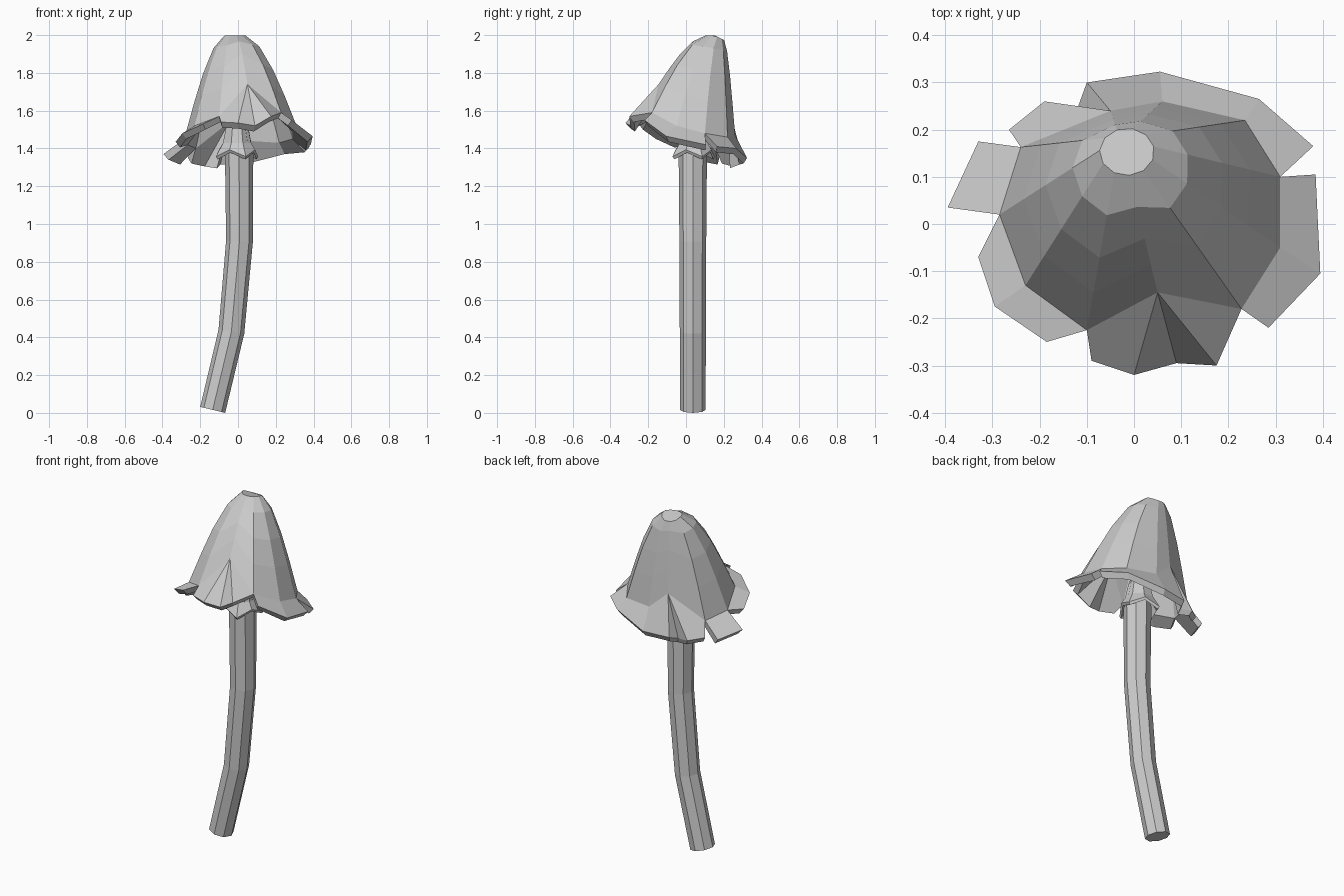
import bpy, bmesh, math
from mathutils import Vector

old = bpy.data.objects.get("Cube")
if old:
    bpy.data.objects.remove(old, do_unlink=True)

grey = bpy.data.materials.new("plain_grey")
grey.use_nodes = True
colour = (0.6, 0.6, 0.6, 1)
grey.diffuse_color = colour
grey.node_tree.nodes["Principled BSDF"].inputs["Base Color"].default_value = colour


def make(name, verts, faces, shrink=0, drop=0):
    """Build a mesh; with a drop, add an inner shell that is shrunk and lowered."""
    mesh = bpy.data.meshes.new(name)
    mesh.from_pydata(verts, [], faces)
    mesh.materials.append(grey)
    if drop:
        bm = bmesh.new()
        bm.from_mesh(mesh)
        shell = bmesh.ops.extrude_face_region(bm, geom=bm.faces[:], use_keep_orig=True)
        for v in shell["geom"]:
            if isinstance(v, bmesh.types.BMVert):
                v.co = v.co.lerp(Vector((0, .06, v.co.z)), shrink) - Vector((0, 0, drop))
        bmesh.ops.recalc_face_normals(bm, faces=bm.faces[:])
        bm.to_mesh(mesh)
        bm.free()
    obj = bpy.data.objects.new(name, mesh)
    bpy.context.collection.objects.link(obj)


def bridge(a, b, n):
    """Quads between two closed rings starting at a (upper) and b (lower)."""
    return [(a + i, b + i, b + (i + 1) % n, a + (i + 1) % n) for i in range(n)]


# Cap: rings blended from a small tilted crown to the uneven rim
rim = [Vector(p) for p in [
    (.31, -.05, 1.52), (.31, .10, 1.48), (.235, .22, 1.46), (.06, .26, 1.47),
    (-.05, .24, 1.57), (-.24, .163, 1.43), (-.285, .02, 1.45), (-.23, -.13, 1.52),
    (-.10, -.225, 1.57), (.05, -.145, 1.74), (.228, -.18, 1.59)]]
n = len(rim)
crown = []
for i in range(n):
    a = math.tau * (i - .6) / n
    crown.append(Vector((-.015 + .058 * math.cos(a), .153 + .05 * math.sin(a),
                         1.998 - .025 * max(0, math.sin(a)))))
verts, faces = [], [tuple(range(n))]
for t, drop in [(0, 0), (.27, .12), (.54, .38), (.76, .66), (1, 1)]:
    for top, low in zip(crown, rim):
        p = top.lerp(low, t)
        p.z = top.z + (low.z - top.z) * drop
        verts.append(p)
for k in range(4):
    faces += bridge(k * n, (k + 1) * n, n)

# Torn brim flaps: rim indices paired with their outer points;
# a repeated index makes a folded fan below a notch
flaps = [
    ([10, 0, 1], [(.285, -.22, 1.55), (.395, -.105, 1.465), (.385, .105, 1.42)]),
    ([1, 2, 3, 4, 4, 4, 5], [(.38, .165, 1.41), (.265, .265, 1.40), (.055, .323, 1.35),
                             (-.1, .3, 1.345), (-.12, .245, 1.325), (-.19, .26, 1.335),
                             (-.265, .2, 1.35)]),
    ([5, 6], [(-.33, .175, 1.345), (-.395, .035, 1.37)]),
    ([6, 7, 8], [(-.33, -.07, 1.435), (-.295, -.175, 1.48), (-.185, -.25, 1.53)]),
    ([8, 9, 9, 9, 10], [(-.09, -.29, 1.54), (0, -.32, 1.535), (.09, -.295, 1.52),
                        (.175, -.3, 1.57), (.175, -.3, 1.57)]),
]
for inner, outer in flaps:
    ids = []
    for j, p in enumerate(outer):
        if not (j and p == outer[j - 1]):
            verts.append(p)
        ids.append(len(verts) - 1)
    for j in range(len(ids) - 1):
        loop = (4 * n + inner[j], ids[j], ids[j + 1], 4 * n + inner[j + 1])
        faces.append(tuple(dict.fromkeys(loop)))
make("cap", verts, faces, .07, .03)

# Stem: bent eight-sided tube, rings square to the path
path = [(-.134, .036, .016), (-.035, .036, .43), (.008, .036, .91),
        (.006, .036, 1.37), (-.005, .04, 1.52), (-.01, .12, 1.85)]
radii = [.068, .069, .071, .075, .058, .035]
path = [Vector(p) for p in path]
verts, sides = [], 8
for k, (c, r) in enumerate(zip(path, radii)):
    direction = (path[min(k + 1, len(path) - 1)] - path[max(k - 1, 0)]).normalized()
    turn = Vector((0, 0, 1)).rotation_difference(direction).to_matrix()
    for i in range(sides):
        a = math.tau * i / sides
        verts.append(c + turn @ Vector((r * math.cos(a), r * math.sin(a), 0)))
faces = [tuple(reversed(range(sides)))]
for k in range(len(path) - 1):
    faces += bridge((k + 1) * sides, k * sides, sides)
faces.append(tuple(range((len(path) - 1) * sides, len(path) * sides)))
make("stem", verts, faces)

# Skirt: flared collar with a ragged hem
verts = []
for z, r, rag in [(1.52, .062, 0), (1.43, .08, 0), (1.375, .112, .018)]:
    for i in range(sides):
        a = math.tau * (i + .5) / sides
        wave = rag * (-1) ** i
        verts.append((-.005 + (r + wave / 2) * math.cos(a),
                      .04 + (r + wave / 2) * math.sin(a), z - wave))
make("skirt", verts, bridge(0, sides, sides) + bridge(sides, 2 * sides, sides), .08, .015)
